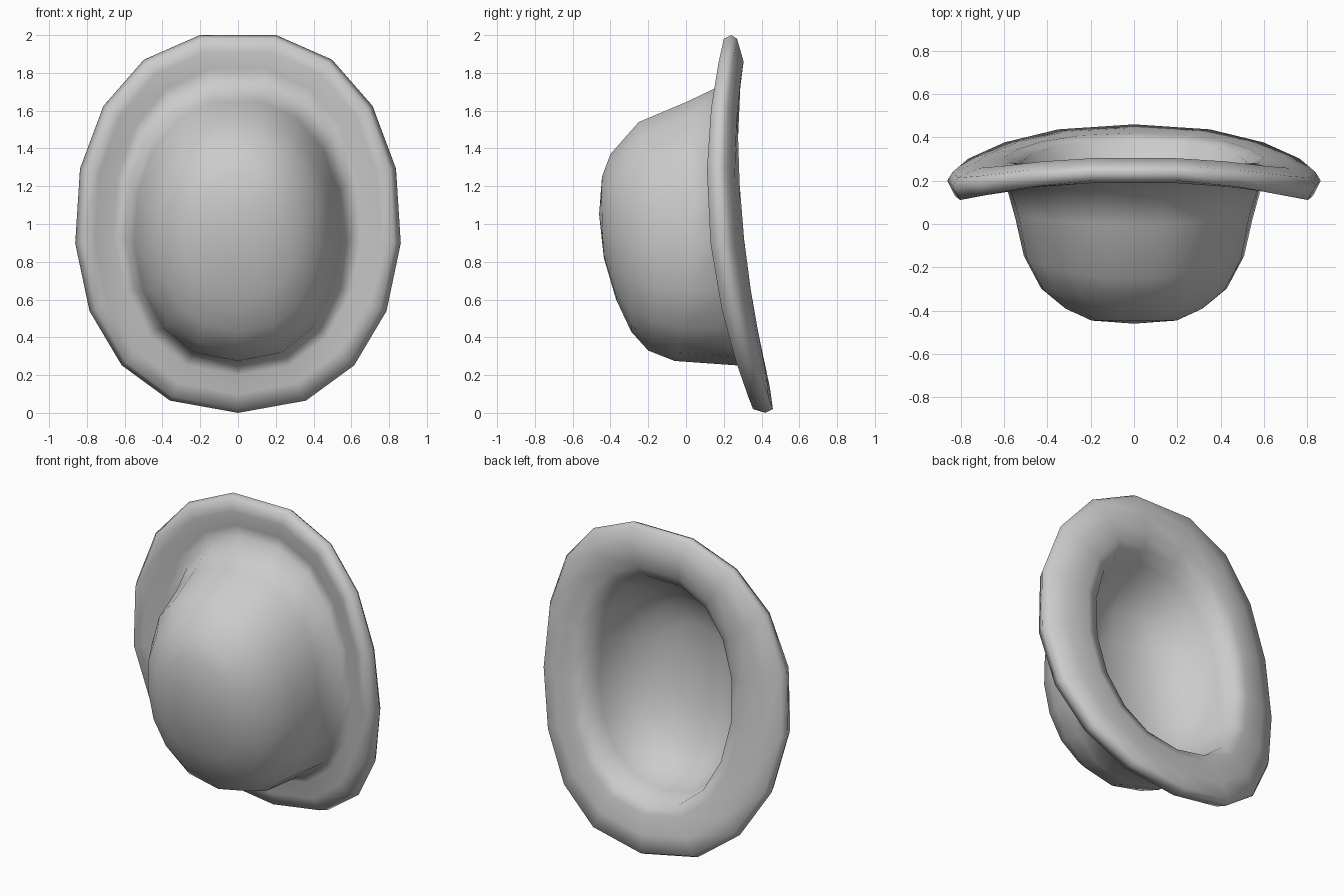
import bpy, bmesh, math

if "Cube" in bpy.data.objects:
    bpy.data.objects.remove(bpy.data.objects["Cube"])

SEG = 17  # odd: a corner at the bottom, a flat at the top

# Each ring: half width, side y, top z, top y, bottom z, bottom y
crown_outside = [
    (.20, -.445, 1.25, -.445, .82, -.435),
    (.32, -.39, 1.37, -.40, .60, -.37),
    (.43, -.30, 1.45, -.33, .43, -.29),
    (.51, -.15, 1.54, -.25, .33, -.20),
    (.55, .03, 1.645, 0, .275, -.06),
    (.60, .20, 1.745, .21, .25, .29),
]
brim = [
    (.66, .205, 1.82, .205, .20, .315),
    (.76, .145, 1.91, .19, .10, .33),
    (.83, .12, 1.98, .20, .02, .355),
    (.865, .19, 2.0, .24, 0, .42),
    (.84, .23, 1.98, .27, .02, .46),
    (.74, .27, 1.86, .305, .13, .445),
    (.60, .30, 1.74, .28, .25, .42),
]
crown_inside = [
    (.52, .28, 1.67, .23, .31, .39),
    (.49, .18, 1.62, .15, .33, .22),
    (.44, .06, 1.53, .02, .38, .08),
    (.34, -.05, 1.42, -.08, .52, -.04),
    (.20, -.12, 1.25, -.13, .74, -.11),
]


def rounded(v, power):
    return math.copysign(abs(v) ** power, v)


def add_ring(bm, ring):
    # Full oval that tilts and bows along y between its top, sides and bottom
    w, ys, zt, yt, zb, yb = ring
    verts = []
    for i in range(SEG):
        a = 2 * math.pi * i / SEG - math.pi / 2
        c, s = rounded(math.cos(a), .86), rounded(math.sin(a), .96)
        if s > 0:
            s /= math.cos(math.pi / SEG) ** .96
        y = ys + (yt - yb) / 2 * s + ((yt + yb) / 2 - ys) * s * s
        verts.append(bm.verts.new((w * c, y, (zt + zb) / 2 + (zt - zb) / 2 * s)))
    return verts


# Hat: one closed skin over the crown, round the brim and into the hollow
bm = bmesh.new()
rings = [add_ring(bm, r) for r in crown_outside + brim + crown_inside]
for a, b in zip(rings, rings[1:]):
    for i in range(SEG):
        j = (i + 1) % SEG
        bm.faces.new((a[i], a[j], b[j], b[i]))
for ring, tip in ((rings[0], (0, -.46, 1.05)), (rings[-1], (0, -.14, 1.0))):
    pole = bm.verts.new(tip)
    for i in range(SEG):
        bm.faces.new((ring[i], ring[(i + 1) % SEG], pole))
bmesh.ops.recalc_face_normals(bm, faces=bm.faces[:])
for f in bm.faces:
    f.smooth = True

mesh = bpy.data.meshes.new("hat")
bm.to_mesh(mesh)
bm.free()
hat = bpy.data.objects.new("hat", mesh)
bpy.context.collection.objects.link(hat)
